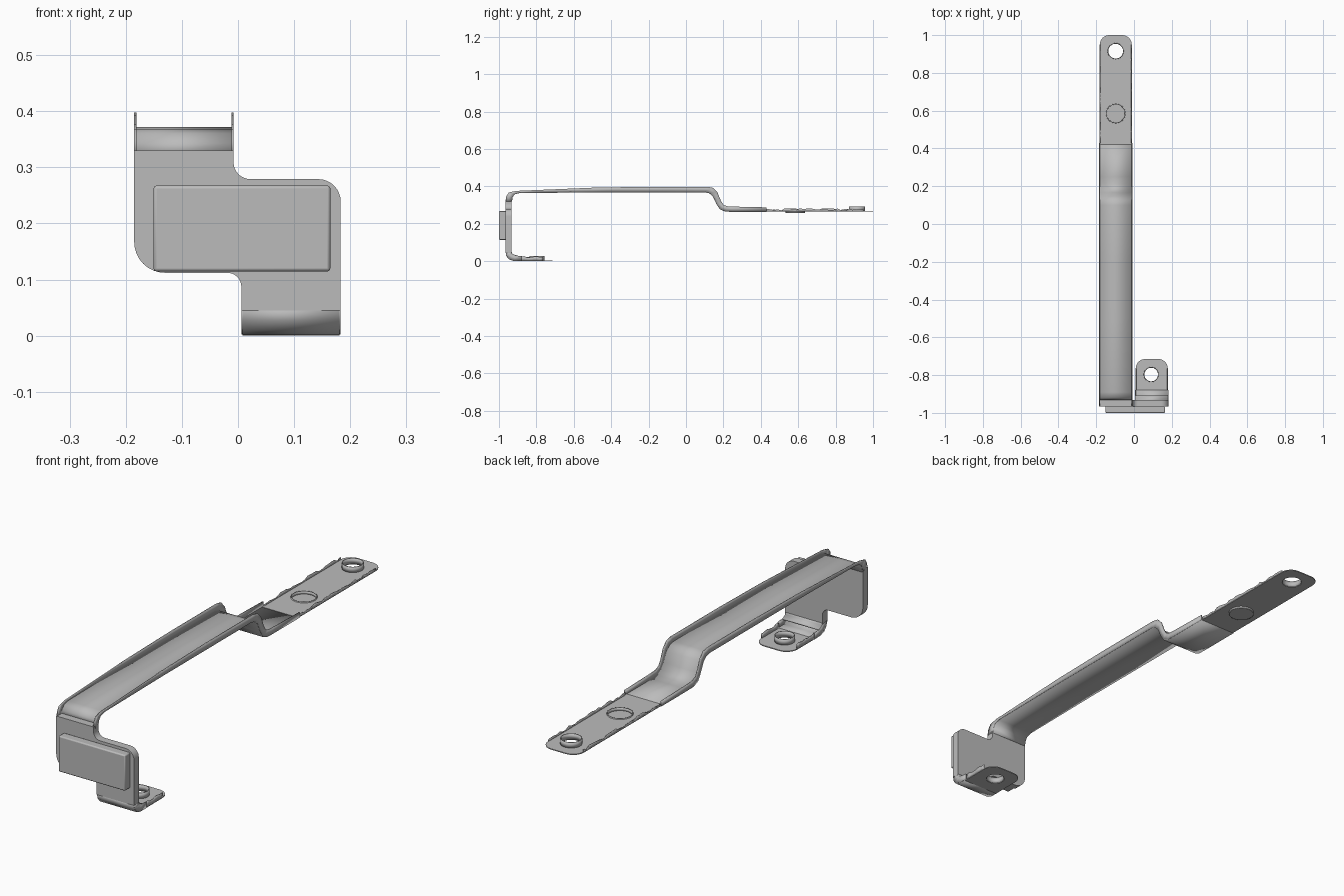
import bpy, bmesh, math, random
from mathutils import Vector

random.seed(4)
cube = bpy.data.objects.get("Cube")
if cube:
    bpy.data.objects.remove(cube, do_unlink=True)

steel = bpy.data.materials.new("steel_grey")
steel.use_nodes = True
steel.diffuse_color = (0.5, 0.5, 0.5, 1)
steel.node_tree.nodes["Principled BSDF"].inputs["Base Color"].default_value = (0.5, 0.5, 0.5, 1)

THIN = 0.004
STRAP = (-0.183, -0.010)
FOOT = (0.008, 0.181)


def add_mesh(name, mesh, thickness=0.0):
    ob = bpy.data.objects.new(name, mesh)
    bpy.context.scene.collection.objects.link(ob)
    mesh.materials.clear()
    mesh.materials.append(steel)
    if thickness:
        mod = ob.modifiers.new("sheet", "SOLIDIFY")
        mod.thickness = thickness
        mod.offset = 0
    bpy.ops.object.select_all(action="DESELECT")
    ob.select_set(True)
    bpy.context.view_layer.objects.active = ob
    bpy.ops.object.shade_smooth_by_angle(angle=math.radians(35))
    return ob


def strips(name, pairs, closed=False):
    """Thin sheets, each lofted between two rows of points."""
    bm = bmesh.new()
    for row_a, row_b in pairs:
        a = [bm.verts.new(p) for p in row_a]
        b = [bm.verts.new(p) for p in row_b]
        n = len(a)
        for i in range(n if closed else n - 1):
            j = (i + 1) % n
            bm.faces.new((a[i], a[j], b[j], b[i]))
    bmesh.ops.remove_doubles(bm, verts=bm.verts, dist=0.0001)
    bmesh.ops.recalc_face_normals(bm, faces=bm.faces)
    mesh = bpy.data.meshes.new(name)
    bm.to_mesh(mesh)
    bm.free()
    return add_mesh(name, mesh, THIN)


def at_x(x, path):
    return [(x, y, z) for y, z in path]


def channel(name, xs, floor, rim):
    """Bent floor sheet with a wall up each side."""
    lo, hi = xs
    strips(name + "_floor", [(at_x(lo, floor), at_x(hi, floor))])
    strips(name + "_walls", [(at_x(x, floor), at_x(x, rim)) for x in xs])


def rounded(corners, steps=8):
    """Outline with right-angle corners (x, y, radius) turned into arcs."""
    pts = []
    for i, (x, y, r) in enumerate(corners):
        c = Vector((x, y))
        if r == 0:
            pts.append(c)
            continue
        d1 = (Vector(corners[i - 1][:2]) - c).normalized()
        d2 = (Vector(corners[(i + 1) % len(corners)][:2]) - c).normalized()
        centre = c + r * (d1 + d2)
        for k in range(steps + 1):
            t = math.pi / 2 * k / steps
            pts.append(centre - r * (d2 * math.cos(t) + d1 * math.sin(t)))
    return pts


def circle(x, y, r, n=32):
    return [Vector((x + r * math.cos(math.tau * k / n), y + r * math.sin(math.tau * k / n)))
            for k in range(n)]


def flat_plate(name, outlines, thickness):
    """Flat plate; outlines after the first are holes."""
    curve = bpy.data.curves.new(name, "CURVE")
    curve.dimensions = "2D"
    curve.fill_mode = "BOTH"
    curve.extrude = thickness / 2
    for outline in outlines:
        spline = curve.splines.new("POLY")
        spline.points.add(len(outline) - 1)
        for p, q in zip(spline.points, outline):
            p.co = (q.x, q.y, 0, 1)
        spline.use_cyclic_u = True
    temp = bpy.data.objects.new(name + "_outline", curve)
    bpy.context.scene.collection.objects.link(temp)
    graph = bpy.context.evaluated_depsgraph_get()
    mesh = bpy.data.meshes.new_from_object(temp.evaluated_get(graph))
    bpy.data.objects.remove(temp, do_unlink=True)
    return add_mesh(name, mesh)


def collar(name, x, y, r, z0, z1):
    ring = circle(x, y, r)
    strips(name, [([(*p, z0) for p in ring], [(*p, z1) for p in ring])], closed=True)


def ragged_lip(name, outline, z, low, high):
    top = [(*p, z + random.uniform(low, high)) for p in outline]
    strips(name, [([(*p, z) for p in outline], top)])


def side_points(x, y0, y1, n):
    return [Vector((x, y0 + (y1 - y0) * k / n)) for k in range(n + 1)]


# Stepped front plate joining strap and foot
plate = rounded([(-0.185, 0.33, 0), (-0.185, 0.112, 0.055), (0.006, 0.112, 0.025),
                 (0.006, 0.045, 0), (0.183, 0.045, 0), (0.183, 0.279, 0.04),
                 (-0.008, 0.279, 0.03), (-0.008, 0.33, 0)])
front_plate = flat_plate("front_plate", [plate], 0.033)
front_plate.rotation_euler = (math.pi / 2, 0, 0)
front_plate.location = (0, -0.9485, 0)

# Raised pad on the front plate
bm = bmesh.new()
bmesh.ops.create_cube(bm, size=1)
for v in bm.verts:
    v.co = (0.007 + v.co.x * 0.315, -0.981 + v.co.y * 0.038, 0.191 + v.co.z * 0.153)
pad_mesh = bpy.data.meshes.new("front_pad")
bm.to_mesh(pad_mesh)
bm.free()
pad = add_mesh("front_pad", pad_mesh)
bevel = pad.modifiers.new("soft_edges", "BEVEL")
bevel.width = 0.005
bevel.segments = 2

# Long strap: top bend, straight run and step down
strap_floor = [(-0.932, 0.32), (-0.929, 0.342), (-0.917, 0.359), (-0.89, 0.366), (-0.5, 0.37),
               (-0.2, 0.37), (0.1, 0.37), (0.125, 0.365), (0.145, 0.347), (0.165, 0.305),
               (0.182, 0.279), (0.21, 0.267), (0.25, 0.266), (0.43, 0.266)]
strap_rim = [(-0.963, 0.32), (-0.961, 0.347), (-0.948, 0.367), (-0.91, 0.376), (-0.5, 0.393),
             (-0.2, 0.398), (0.115, 0.398), (0.145, 0.392), (0.168, 0.368), (0.187, 0.322),
             (0.2, 0.302), (0.22, 0.294), (0.25, 0.292), (0.43, 0.288)]
channel("strap", STRAP, strap_floor, strap_rim)

# Rear tab with hole, pressed dimple and uneven rim
MID = -0.097
tab = rounded([(-0.181, 0.42, 0), (-0.012, 0.42, 0), (-0.012, 1.0, 0.05), (-0.181, 1.0, 0.05)])
rear_tab = flat_plate("rear_tab", [tab, circle(MID, 0.915, 0.041), circle(MID, 0.585, 0.05)], THIN)
rear_tab.location.z = 0.267
collar("rear_hole_collar", MID, 0.915, 0.041, 0.267, 0.292)
collar("dimple_wall", MID, 0.585, 0.05, 0.258, 0.273)
dimple = flat_plate("dimple_floor", [circle(MID, 0.585, 0.05)], THIN)
dimple.location.z = 0.259
for side, x in (("right", -0.180), ("left", -0.013)):
    ragged_lip("rear_lip_" + side, side_points(x, 0.43, 0.95, 26), 0.267, 0.004, 0.017)

# Foot: lower bend, flat tab with hole and rim
foot_floor = [(-0.963, 0.05), (-0.959, 0.028), (-0.945, 0.011), (-0.92, 0.003), (-0.88, 0.002)]
foot_rim = [(-0.934, 0.05), (-0.931, 0.041), (-0.922, 0.034), (-0.908, 0.03), (-0.88, 0.028)]
channel("foot_bend", FOOT, foot_floor, foot_rim)
strips("foot_bend_inside", [(at_x(FOOT[0], foot_rim[:4]), at_x(FOOT[1], foot_rim[:4]))])
foot = rounded([(0.009, -0.89, 0), (0.179, -0.89, 0), (0.179, -0.715, 0.05), (0.009, -0.715, 0.05)])
foot_tab = flat_plate("foot_tab", [foot, circle(0.091, -0.797, 0.038)], THIN)
foot_tab.location.z = 0.002
collar("foot_hole_collar", 0.091, -0.797, 0.038, 0.002, 0.028)
for side, x in (("right", 0.010), ("left", 0.178)):
    ragged_lip("foot_lip_" + side, side_points(x, -0.88, -0.765, 8), 0.002, 0.018, 0.026)
